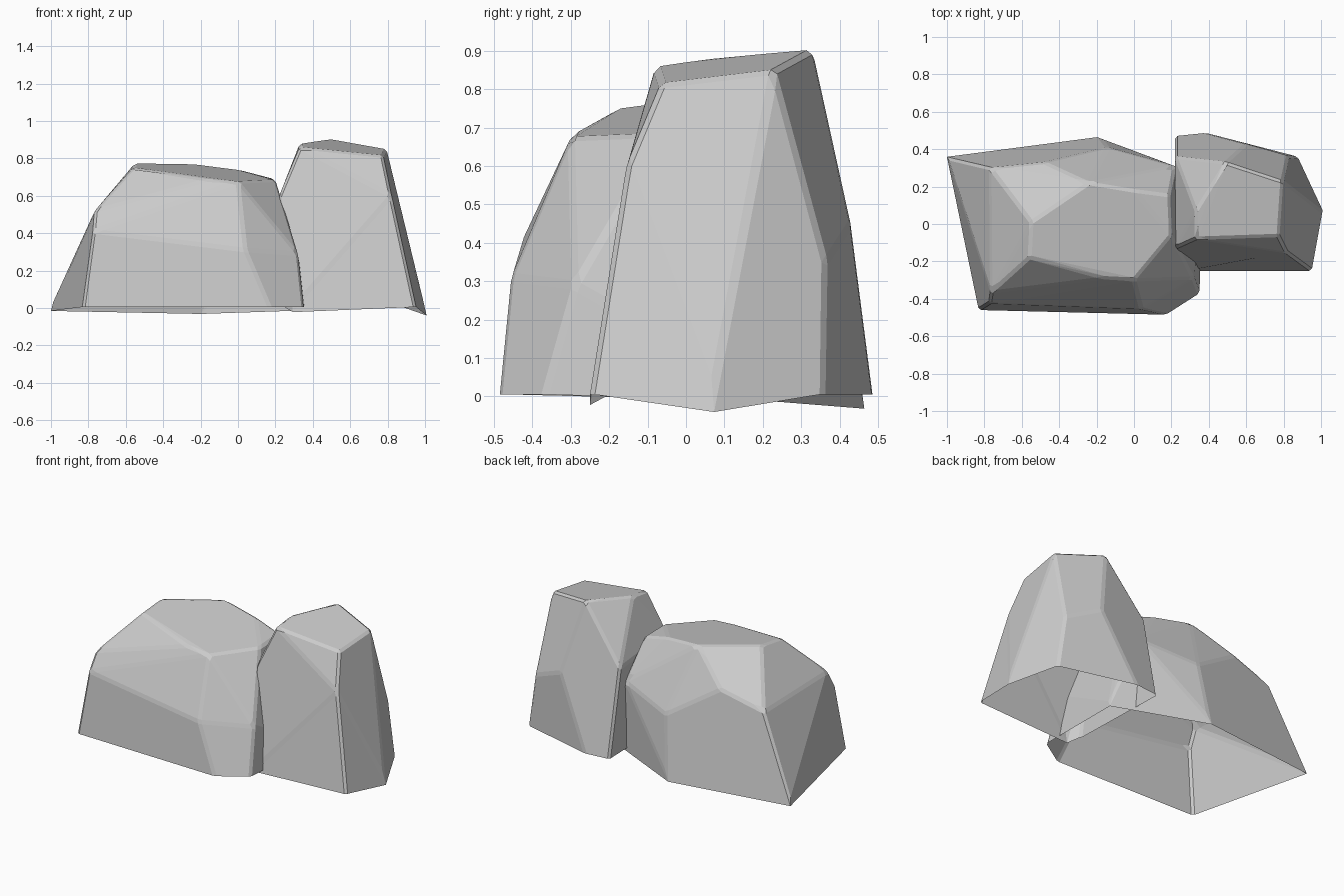
import bpy
import bmesh
import math
from mathutils import Vector

# Remove the default cube
default_cube = bpy.data.objects.get("Cube")
if default_cube:
    bpy.data.objects.remove(default_cube, do_unlink=True)

GROUND = 0.005
EDGE_WIDTH = 0.013
MERGE_ANGLE = math.radians(3)


def make_material(name, grey):
    """Plain matte grey, shared by both rocks."""
    material = bpy.data.materials.new(name)
    material.use_nodes = True
    colour = (grey, grey, grey, 1)
    material.diffuse_color = colour
    shader = material.node_tree.nodes["Principled BSDF"]
    shader.inputs["Base Color"].default_value = colour
    shader.inputs["Roughness"].default_value = 0.9
    return material


def on_ground(edge):
    return all(v.co.z < GROUND + 0.001 for v in edge.verts)


def make_rock(name, footprint, corners, material):
    """Wrap a hull round the corners, chip the edges and open the underside."""
    bm = bmesh.new()
    for x, y in footprint:
        bm.verts.new(Vector((x, y, GROUND)))
    for corner in corners:
        bm.verts.new(Vector(corner))
    hull = bmesh.ops.convex_hull(bm, input=bm.verts[:])
    loose = {v for v in hull["geom_interior"] + hull["geom_unused"]
             if isinstance(v, bmesh.types.BMVert)}
    bmesh.ops.delete(bm, geom=list(loose), context="VERTS")

    # Merge nearly flat neighbours into broad planes
    bmesh.ops.dissolve_limit(bm, angle_limit=MERGE_ANGLE,
                             verts=bm.verts[:], edges=bm.edges[:])
    bmesh.ops.recalc_face_normals(bm, faces=bm.faces[:])

    # Narrow worn edges, sliding along the flat underside
    ridges = [e for e in bm.edges if not on_ground(e)]
    bmesh.ops.bevel(bm, geom=ridges, offset=EDGE_WIDTH, segments=1,
                    profile=0.5, affect="EDGES", clamp_overlap=True)

    # Open underside
    bm.normal_update()
    underside = [f for f in bm.faces if f.normal.z < -0.9]
    bmesh.ops.delete(bm, geom=underside, context="FACES")

    mesh = bpy.data.meshes.new(name)
    bm.to_mesh(mesh)
    bm.free()
    mesh.materials.append(material)
    rock = bpy.data.objects.new(name, mesh)
    bpy.context.collection.objects.link(rock)


stone_grey = make_material("stone grey", 0.6)

# Broad low rock
make_rock(
    "wide_rock",
    footprint=[(-1, .355), (-.18, .46), (.37, .22),
               (.35, -.37), (.17, -.485), (-.83, -.46)],
    corners=[
        # left shoulder
        (-.775, -.425, .41), (-.765, -.365, .52), (-.77, .3, .51),
        # crown
        (-.56, -.18, .75), (-.55, .01, .775), (-.24, .22, .77),
        (0, .18, .74), (.19, .155, .69), (.2, -.06, .685),
        (0, -.3, .675), (-.16, -.29, .685),
        # back shoulder
        (-.48, .33, .59), (-.14, .41, .37), (.22, .31, .45),
        # front right shoulder
        (.04, -.455, .31), (.32, -.29, .29),
    ],
    material=stone_grey)

# Narrow upright rock
make_rock(
    "tall_rock",
    footprint=[(.95, -.25), (1, .07), (.875, .36), (.385, .487),
               (.22, .47), (.24, -.19), (.3, -.25)],
    corners=[
        # sloping top
        (.775, -.065, .815), (.795, .23, .85), (.49, .33, .905),
        (.33, .07, .88), (.33, -.08, .86),
        # front and left shoulders
        (.82, -.155, .6), (.22, -.13, .6), (.22, .36, .55),
        # back shoulders
        (.6, .43, .45), (.825, .365, .35),
    ],
    material=stone_grey)
